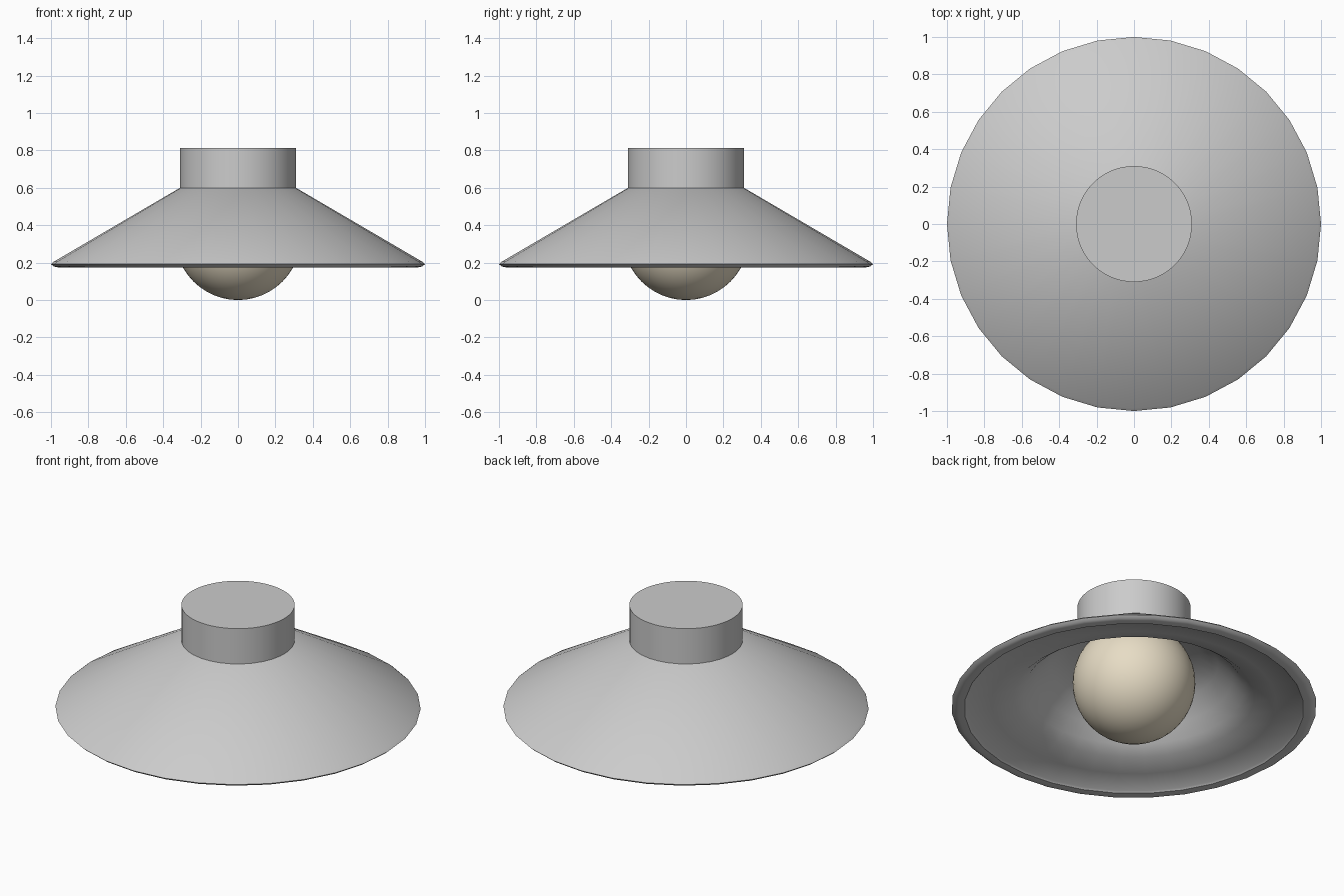
import bpy, bmesh, math

if "Cube" in bpy.data.objects:
    bpy.data.objects.remove(bpy.data.objects["Cube"])


def material(name, rgb):
    m = bpy.data.materials.new(name)
    m.diffuse_color = (*rgb, 1.0)
    m.use_nodes = True
    m.node_tree.nodes["Principled BSDF"].inputs["Base Color"].default_value = m.diffuse_color
    return m


def lathe(name, profile, sides, mat):
    """Spin (radius, height) points round z; a radius of 0 makes a pole."""
    bm = bmesh.new()
    rings = []
    for r, z in profile:
        if r == 0:
            rings.append([bm.verts.new((0, 0, z))] * sides)
        else:
            rings.append([bm.verts.new((r * math.cos(2 * math.pi * i / sides),
                                        r * math.sin(2 * math.pi * i / sides), z))
                          for i in range(sides)])
    for a, b in zip(rings, rings[1:]):
        for i in range(sides):
            j = (i + 1) % sides
            corners = list(dict.fromkeys((a[i], a[j], b[j], b[i])))
            bm.faces.new(corners)
    bmesh.ops.recalc_face_normals(bm, faces=bm.faces)
    mesh = bpy.data.meshes.new(name)
    bm.to_mesh(mesh)
    bm.free()
    mesh.materials.append(mat)
    obj = bpy.data.objects.new(name, mesh)
    bpy.context.collection.objects.link(obj)
    bpy.ops.object.select_all(action='DESELECT')
    obj.select_set(True)
    bpy.context.view_layer.objects.active = obj
    bpy.ops.object.shade_smooth_by_angle(angle=math.radians(35))
    return obj


grey = material("grey metal", (0.60, 0.60, 0.60))
cream = material("warm cream glass", (0.80, 0.72, 0.56))

# Conical shade: outer cone, rounded rim, small lip and curved reflector inside
lathe("shade", [(0, 0.60), (0.31, 0.60), (0.985, 0.205), (1.0, 0.192),
                (0.985, 0.179), (0.965, 0.175), (0.93, 0.175), (0.92, 0.185),
                (0.78, 0.212), (0.66, 0.248), (0.60, 0.295), (0.54, 0.365),
                (0.46, 0.45), (0.36, 0.52), (0, 0.54)], 32, grey)

# Cylindrical ceiling mount
lathe("mount", [(0, 0.595), (0.31, 0.595), (0.31, 0.813), (0, 0.813)], 64, grey)

# Round bulb
R = 0.336
steps = 24
arc = [(0, 0)]
arc += [(R * math.sin(math.pi * k / steps), R - R * math.cos(math.pi * k / steps))
        for k in range(1, steps)]
arc.append((0, 2 * R))
bulb = lathe("bulb", arc, 48, cream)
# keep the hidden top of the bulb below the top of the mount
bulb.location.z = 0.0
